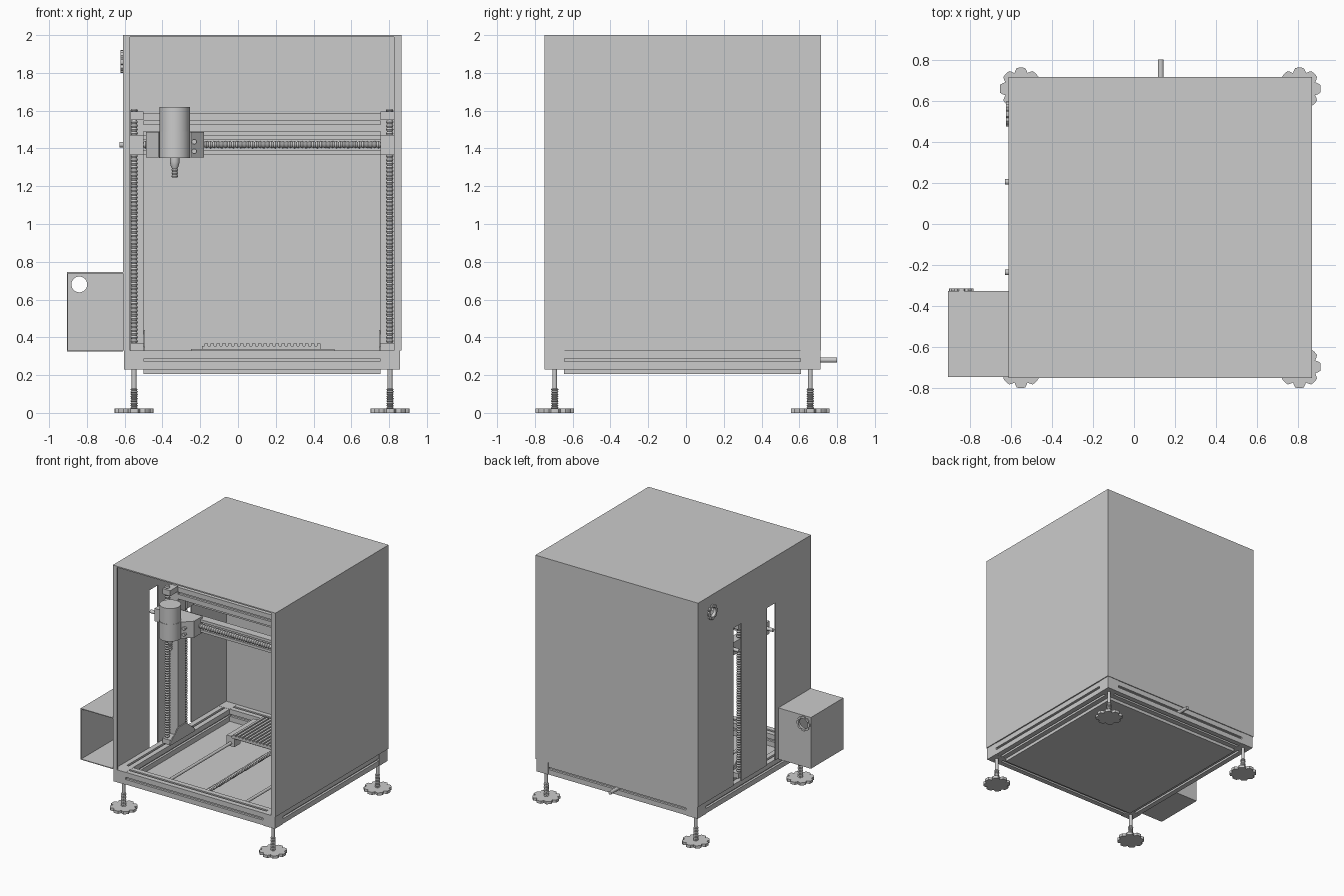
import bpy, bmesh
from math import sin, cos, pi, radians

if "Cube" in bpy.data.objects:
    bpy.data.objects.remove(bpy.data.objects["Cube"])

def place(axis, t, u, v):
    return [(t, u, v), (u, t, v), (u, v, t)][axis]

def finish(name, bm, smooth=False):
    bmesh.ops.recalc_face_normals(bm, faces=bm.faces)
    me = bpy.data.meshes.new(name)
    bm.to_mesh(me)
    bm.free()
    ob = bpy.data.objects.new(name, me)
    bpy.context.collection.objects.link(ob)
    if smooth:
        bpy.ops.object.select_all(action='DESELECT')
        ob.select_set(True)
        bpy.context.view_layer.objects.active = ob
        bpy.ops.object.shade_smooth_by_angle(angle=radians(30))
    return ob

def prism(name, pts, axis, a, b):
    """Extrude a flat outline along an axis from a to b."""
    bm = bmesh.new()
    lo = [bm.verts.new(place(axis, a, *p)) for p in pts]
    hi = [bm.verts.new(place(axis, b, *p)) for p in pts]
    bm.faces.new(lo)
    bm.faces.new(hi)
    for i in range(len(pts)):
        j = (i + 1) % len(pts)
        bm.faces.new((lo[i], lo[j], hi[j], hi[i]))
    return finish(name, bm)

def box(name, x, y, z):
    return prism(name, [(x[0], y[0]), (x[1], y[0]), (x[1], y[1]), (x[0], y[1])], 2, *z)

def lathe(name, axis, c, prof, n=16):
    """Revolve (position, radius) pairs about an axis through c."""
    bm = bmesh.new()
    rings = [[bm.verts.new(place(axis, t, c[0] + r * cos(2 * pi * i / n), c[1] + r * sin(2 * pi * i / n)))
              for i in range(n)] for t, r in prof]
    for p, q in zip(rings, rings[1:]):
        for i in range(n):
            j = (i + 1) % n
            bm.faces.new((p[i], p[j], q[j], q[i]))
    bm.faces.new(rings[0])
    bm.faces.new(rings[-1])
    return finish(name, bm, True)

def rod(name, axis, c, a, b, r, n=16):
    return lathe(name, axis, c, [(a, r), (b, r)], n)

def screw(name, axis, c, a, b, r, pitch=0.02):
    k = int((b - a) / pitch) * 2
    return lathe(name, axis, c, [(a + (b - a) * i / k, r if i % 2 else r * 0.72) for i in range(k + 1)], 12)

def beam(name, axis, a, b, c, s=0.05):
    """Square extrusion with a slot along each side."""
    w, d, pts = 0.009, 0.018, []
    side = [(-s, -s), (-w, -s), (-w, -s + d), (w, -s + d), (w, -s)]
    for k in range(4):
        for u, v in side:
            for _ in range(k):
                u, v = -v, u
            pts.append((c[0] + u, c[1] + v))
    return prism(name, pts, axis, a, b)

def lobed(c, R, lobes=8, notch=0.8):
    pts, n = [], lobes * 8
    for i in range(n):
        a = 2 * pi * i / n
        r = R * [1, 1, 1, (1 + notch) / 2, notch, (1 + notch) / 2, 1, 1][i % 8]
        pts.append((c[0] + r * cos(a), c[1] + r * sin(a)))
    return pts

def cut_hole(ob, axis, c, a, b, r):
    cutter = rod(ob.name + "_cutter", axis, c, a, b, r, 24)
    cutter.hide_render = True
    cutter.hide_set(True)
    m = ob.modifiers.new("hole", 'BOOLEAN')
    m.object = cutter
    m.solver = 'EXACT'

X0, X1, Y0, Y1 = -0.61, 0.865, -0.75, 0.715
Z0, Z1, T = 0.33, 2.0, 0.01
MID = -0.015                       # centre line of the gantry in y
FX, FY = (-0.55, 0.805), (-0.695, 0.658)

# enclosure panels; the left one has two tall slots
left = [(Y0, Z0), (-0.288, Z0), (-0.288, 1.62), (-0.18, 1.62), (-0.18, Z0), (0.15, Z0),
        (0.15, 1.62), (0.258, 1.62), (0.258, Z0), (Y1, Z0), (Y1, Z1 - T), (Y0, Z1 - T)]
left_panel = prism("left_panel", left, 0, X0, X0 + T)
cut_hole(left_panel, 0, (0.535, 1.86), X0 - 0.05, X0 + 0.05, 0.038)
box("right_panel", (X1 - T, X1), (Y0, Y1), (Z0, Z1 - T))
box("back_panel", (X0 + T, X1 - T), (Y1 - T, Y1), (Z0, Z1 - T))
box("top_panel", (X0, X1), (Y0, Y1), (Z1 - T, Z1))
box("left_front_lip", (X0 + T, -0.572), (Y0, Y0 + T), (Z0, Z1 - T))
box("right_front_lip", (0.825, X1 - T), (Y0, Y0 + T), (Z0, Z1 - T))

# base frame, corner blocks and floor plate
for i, y in enumerate(FY):
    beam(("front", "back")[i] + "_frame_beam", 0, -0.5, 0.755, (y, 0.28))
for i, x in enumerate(FX):
    beam(("left", "right")[i] + "_frame_beam", 1, -0.645, 0.608, (x, 0.28))
box("floor_plate", (-0.5, 0.755), (-0.645, 0.608), (0.205, 0.23))

# corner blocks and levelling feet
for x in FX:
    for y in FY:
        box("corner_block", (x - 0.053, x + 0.053), (y - 0.053, y + 0.053), (0.229, 0.331))
        prism("foot_pad", lobed((x, y), 0.103), 2, 0, 0.022)
        screw("foot_thread", 2, (x, y), 0.02, 0.13, 0.02, 0.012)
        rod("foot_stem", 2, (x, y), 0.13, 0.23, 0.013)

# bed drive and ribbed bed
screw("bed_screw", 1, (0.13, 0.28), -0.66, 0.71, 0.018)
rod("bed_screw_end", 1, (0.13, 0.28), 0.68, 0.80, 0.014)
for x in (-0.215, 0.475):
    rod("bed_guide_rod", 1, (x, 0.28), -0.66, 0.62, 0.012)
    for y in (0.25, 0.52):
        box("bed_slider", (x - 0.035, x + 0.035), (y - 0.04, y + 0.04), (0.255, 0.335))
box("bed_nut", (0.09, 0.17), (0.34, 0.43), (0.25, 0.335))
box("bed_cross_plate", (-0.25, 0.51), (0.21, 0.56), (0.322, 0.337))
bed, n = [(-0.19, 0.335), (0.437, 0.335)], 20
for i in range(n):
    x, w = 0.437 - i * 0.627 / n, 0.627 / n
    bed += [(x, 0.367), (x - w * 0.6, 0.367), (x - w * 0.6, 0.355), (x - w, 0.355)]
prism("ribbed_bed", bed, 1, 0.19, 0.58)

# fixed columns, gussets and cross beam
for x, inner, s in ((-0.535, -0.50, 1), (0.79, 0.755, -1)):
    box("column", (x - 0.035, x + 0.035), (MID - 0.05, MID + 0.05), (Z0, 1.585))
    foot = [(MID - 0.16, Z0), (MID + 0.16, Z0), (MID + 0.16, 0.35), (MID + 0.05, 0.44),
            (MID - 0.05, 0.44), (MID - 0.16, 0.35)]
    prism("column_gusset", foot, 0, inner, inner + s * 0.008)
beam("fixed_cross_beam", 0, -0.5, 0.755, (MID, 1.537), 0.048)

# lifting gantries, one each side of the columns
for s, side in ((-1, "front"), (1, "rear")):
    def ys(a, b):
        return sorted((MID + s * a, MID + s * b))
    zy = MID + s * 0.115
    for x in (-0.55, 0.803):
        screw(side + "_lift_screw", 2, (x, zy), Z0, 1.61, 0.02)
        cx = -0.535 if x < 0 else 0.79
        for z in ((Z0, 0.37), (1.55, 1.595)):
            box(side + "_lift_bearing", (cx - 0.035, cx + 0.035), ys(0.05, 0.15), z)
        box(side + "_gantry_end", (cx - 0.036, cx + 0.036), ys(0.065, 0.25), (1.366, 1.47))
    yb = ys(0.15, 0.19)
    box(side + "_gantry_back", (-0.5, 0.755), yb, (1.366, 1.47))
    for z in (1.366, 1.448):
        box(side + "_gantry_rail", (-0.5, 0.755), ys(0.19, 0.215), (z, z + 0.022))
    xy = MID + s * 0.22
    screw(side + "_gantry_screw", 0, (xy, 1.42), -0.56, 0.815, 0.02)
    rod(side + "_gantry_screw_end", 0, (xy, 1.42), -0.627, -0.54, 0.014)

# carriage and spindle
body = [(-0.487, -0.2), (-0.487, -0.31), (-0.42, -0.38), (-0.25, -0.38), (-0.18, -0.31), (-0.18, -0.2)]
prism("carriage", body, 2, 1.352, 1.487)
for z in (1.385, 1.435):
    rod("carriage_bolt", 1, (-0.232, z), -0.375, -0.32, 0.013, 12)
SP = (-0.335, -0.40)
rod("spindle_clamp", 2, SP, 1.35, 1.49, 0.082, 32)
rod("spindle_motor", 2, SP, 1.48, 1.62, 0.08, 32)
lathe("spindle_collet", 2, SP, [(1.29, 0.013), (1.31, 0.022), (1.33, 0.026), (1.355, 0.026)])
screw("cutting_bit", 2, SP, 1.245, 1.295, 0.018, 0.016)

# control box on the left, open at the front
BX, BY, BZ, t = (-0.905, X0), (Y0 + 0.005, -0.325), (0.325, 0.745), 0.006
box("control_box_top", BX, BY, (BZ[1] - t, BZ[1]))
box("control_box_floor", BX, BY, (BZ[0], BZ[0] + t))
box("control_box_side", (BX[0], BX[0] + t), BY, (BZ[0] + t, BZ[1] - t))
back = box("control_box_back", (BX[0] + t, BX[1]), (BY[1] - t, BY[1]), (BZ[0] + t, BZ[1] - t))
cut_hole(back, 1, (-0.84, 0.68), BY[1] - 0.05, BY[1] + 0.05, 0.042)

# cable glands with a through hole
g = prism("box_cable_gland", lobed((-0.84, 0.68), 0.06), 1, BY[1] - 0.012, BY[1] + 0.01)
cut_hole(g, 1, (-0.84, 0.68), BY[1] - 0.05, BY[1] + 0.05, 0.042)
g = prism("panel_cable_gland", lobed((0.535, 1.86), 0.06), 0, X0 - 0.012, X0 + 0.014)
cut_hole(g, 0, (0.535, 1.86), X0 - 0.05, X0 + 0.05, 0.038)
